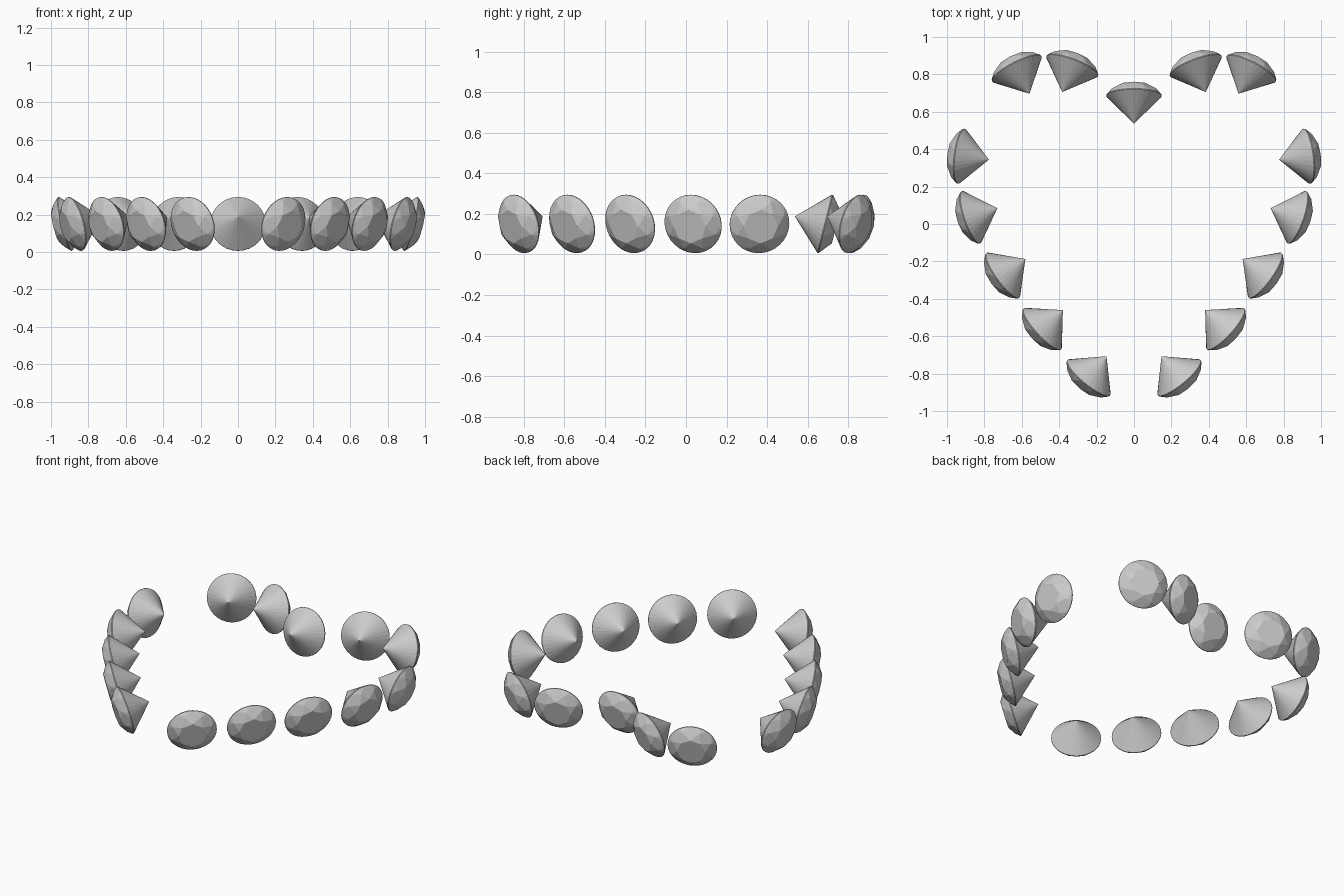
import bpy, bmesh, math
from mathutils import Vector

if "Cube" in bpy.data.objects:
    bpy.data.objects.remove(bpy.data.objects["Cube"])

R, TABLE_R = 0.148, 0.085        # girdle and table radius
DEPTH, GIRDLE, CROWN = 0.152, 0.005, 0.058
TILT = math.radians(14)
Z_MID = 0.151


def ring(radius, z, count, offset=0.0):
    return [(radius * math.cos(offset + 2 * math.pi * i / count),
             radius * math.sin(offset + 2 * math.pi * i / count), z)
            for i in range(count)]


def brilliant_mesh():
    # Convex facets: culet, girdle band, kite corners, octagonal table
    half = math.pi / 8
    mid_r = (R + TABLE_R) / 2 / math.cos(half)
    points = [(0, 0, -DEPTH)]
    points += ring(R, 0, 32) + ring(R, GIRDLE, 32)
    points += ring(mid_r, (GIRDLE + CROWN) / 2, 8, half)
    points += ring(TABLE_R, CROWN, 8)
    bm = bmesh.new()
    for p in points:
        bm.verts.new(p)
    bmesh.ops.convex_hull(bm, input=bm.verts[:])
    bmesh.ops.dissolve_limit(bm, angle_limit=math.radians(0.5),
                             verts=bm.verts[:], edges=bm.edges[:])
    bmesh.ops.recalc_face_normals(bm, faces=bm.faces[:])
    mesh = bpy.data.meshes.new("brilliant_cut")
    bm.to_mesh(mesh)
    bm.free()
    return mesh


gem = brilliant_mesh()


def place_gem(name, x, y, degrees):
    # Table faces outward and slightly down
    a = math.radians(degrees)
    axis = Vector((math.cos(a) * math.cos(TILT),
                   math.sin(a) * math.cos(TILT), -math.sin(TILT)))
    obj = bpy.data.objects.new(name, gem)
    obj.location = (x, y, Z_MID)
    obj.rotation_euler = axis.to_track_quat('Z', 'Y').to_euler()
    bpy.context.collection.objects.link(obj)


# Gem at the notch of the heart
place_gem("notch_gem", 0, 0.684, 90)

# Mirrored gems: x, y, outward direction
pairs = [
    (0.331, 0.843, 111),
    (0.626, 0.828, 63),
    (0.922, 0.362, 7),
    (0.870, 0.036, -19),
    (0.700, -0.274, -36),
    (0.489, -0.560, -42.5),
    (0.241, -0.821, -50.5),
]
for i, (x, y, d) in enumerate(pairs, 1):
    place_gem(f"right_gem_{i}", x, y, d)
    place_gem(f"left_gem_{i}", -x, y, 180 - d)
